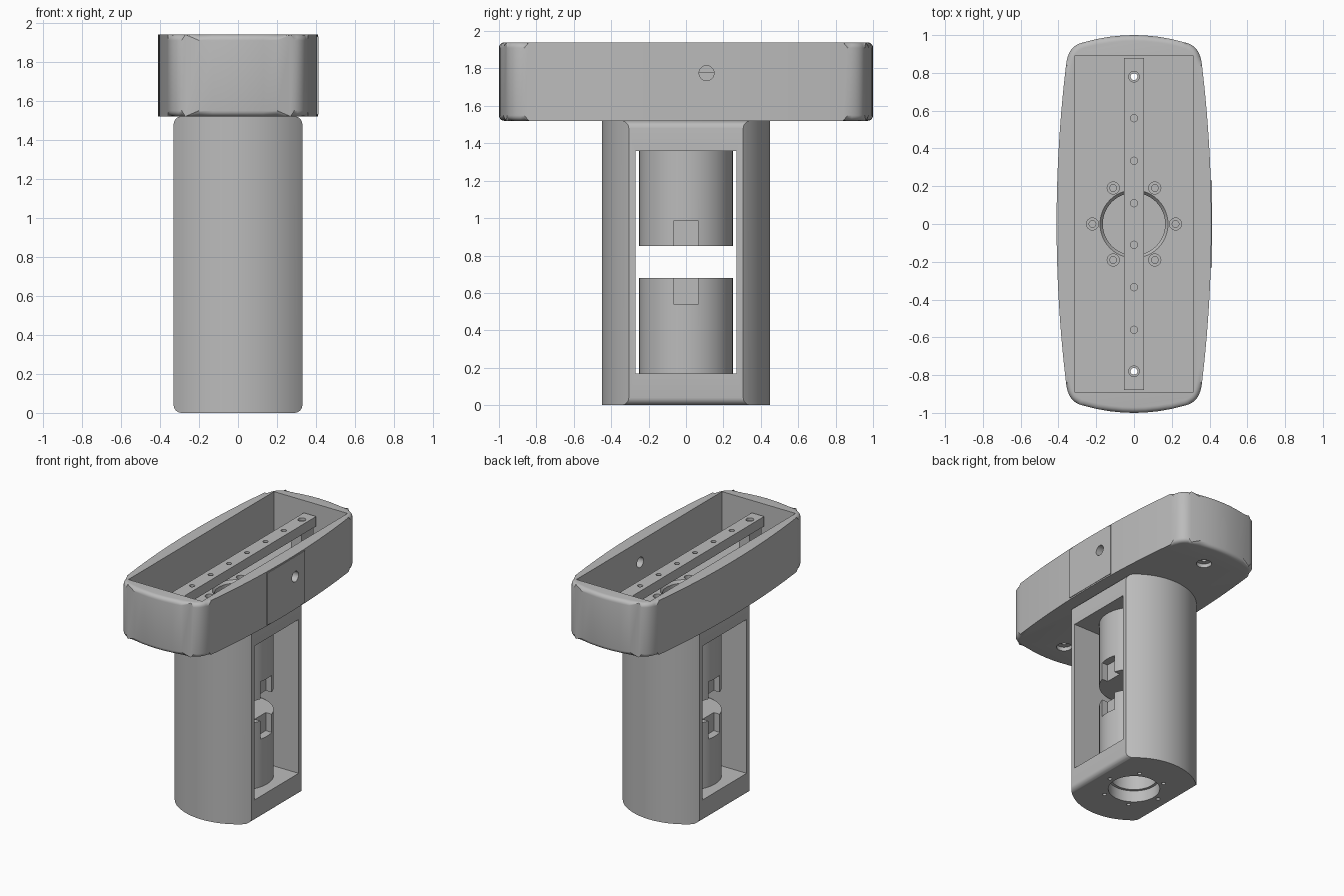
import bpy, bmesh, math

if "Cube" in bpy.data.objects:
    bpy.data.objects.remove(bpy.data.objects["Cube"])

grey = bpy.data.materials.new("plain grey")
grey.use_nodes = True
grey.diffuse_color = (0.5, 0.5, 0.5, 1)
grey.node_tree.nodes["Principled BSDF"].inputs["Base Color"].default_value = (0.5, 0.5, 0.5, 1)


def finish(name, bm):
    bmesh.ops.recalc_face_normals(bm, faces=bm.faces)
    mesh = bpy.data.meshes.new(name)
    bm.to_mesh(mesh)
    bm.free()
    mesh.materials.append(grey)
    ob = bpy.data.objects.new(name, mesh)
    bpy.context.collection.objects.link(ob)
    return ob


def box(name, x, y, z, bevel_axis=None, radius=0.03):
    """Box from (low, high) ranges; optionally round the edges along one axis."""
    bm = bmesh.new()
    bmesh.ops.create_cube(bm, size=1)
    for v in bm.verts:
        v.co = [r[0] if c < 0 else r[1] for c, r in zip(v.co, (x, y, z))]
    if bevel_axis is not None:
        edges = [e for e in bm.edges if abs((e.verts[0].co - e.verts[1].co)[bevel_axis]) > 1e-4]
        bmesh.ops.bevel(bm, geom=edges, offset=radius, segments=6, profile=0.5, affect='EDGES')
    return finish(name, bm)


def rod(name, x, y, z, r, r_top=None, sides=32, axis='Z'):
    """Cylinder or cone along z (or along x, when the range is given in x)."""
    span = x if axis == 'X' else z
    bm = bmesh.new()
    bmesh.ops.create_cone(bm, cap_ends=True, segments=sides, radius1=r,
                          radius2=r if r_top is None else r_top, depth=span[1] - span[0])
    mid = sum(span) / 2
    for v in bm.verts:
        if axis == 'X':
            v.co = (mid + v.co.z, y + v.co.x, z + v.co.y)
        else:
            v.co = (x + v.co.x, y + v.co.y, mid + v.co.z)
    return finish(name, bm)


def combine(ob, tool, operation='DIFFERENCE'):
    tool.hide_render = True
    mod = ob.modifiers.new("cut", 'BOOLEAN')
    mod.operation, mod.solver, mod.object = operation, 'EXACT', tool
    bpy.context.view_layer.objects.active = ob
    bpy.ops.object.modifier_apply(modifier=mod.name)
    bpy.data.objects.remove(tool)


def smooth(ob):
    bpy.ops.object.select_all(action='DESELECT')
    ob.select_set(True)
    bpy.context.view_layer.objects.active = ob
    bpy.ops.object.shade_smooth_by_angle(angle=math.radians(30))


def ring_of_six(radius):
    return [(radius * math.cos(math.radians(a)), radius * math.sin(math.radians(a)))
            for a in range(0, 360, 60)]


# Head outline: bulging sides, rounded corners, gently curved ends
def head_outline():
    quarter = [(0.41 - 0.05 * (i / 10) ** 2, 0.084 * i) for i in range(11)]
    a, b, c = (0.36, 0.84), (0.35, 0.945), (0.27, 0.961)
    for i in range(1, 9):
        t = i / 8
        quarter.append(tuple((1 - t) ** 2 * p + 2 * t * (1 - t) * q + t * t * r
                             for p, q, r in zip(a, b, c)))
    quarter += [(x, 1 - 0.039 * (x / 0.27) ** 2) for x in (0.2, 0.13, 0.06, 0)]
    half = quarter + [(-x, y) for x, y in quarter[-2::-1]]
    return half + [(x, -y) for x, y in half[-2:0:-1]]


BOTTOM, TOP, FLOOR = 1.52, 1.94, 1.6
bm = bmesh.new()
face = bm.faces.new([bm.verts.new((x, y, BOTTOM)) for x, y in head_outline()])
grown = bmesh.ops.extrude_face_region(bm, geom=[face])
for v in grown["geom"]:
    if isinstance(v, bmesh.types.BMVert):
        v.co.z = TOP
rim = [e for e in bm.edges if abs(e.verts[0].co.z - e.verts[1].co.z) < 1e-5]
bmesh.ops.bevel(bm, geom=rim, offset=0.03, segments=5, profile=0.5, affect='EDGES')
head = finish("head_tray", bm)

# Tray cavity, side holes, floor screw holes and underside recesses
combine(head, box("cavity", (-0.315, 0.315), (-0.89, 0.89), (FLOOR, 2.1)))
combine(head, rod("centre_bore", 0, 0, (1.4, 1.7), 0.165, sides=64))
combine(head, rod("centre_chamfer", 0, 0, (FLOOR - 0.02, FLOOR + 0.02), 0.165, 0.195, sides=64))
for x, y in ring_of_six(0.22):
    combine(head, rod("screw_hole", x, y, (1.5, 1.7), 0.018, sides=20))
    combine(head, rod("screw_recess", x, y, (FLOOR - 0.03, 1.7), 0.032, sides=24))
for side in (-1, 1):
    combine(head, rod("side_hole", (0.25, 0.5), side * 0.11, 1.775, 0.04, axis='X'))
    combine(head, rod("bolt_hole", 0, side * 0.78, (1.4, 1.8), 0.018))
    combine(head, rod("bolt_recess", 0, side * 0.78, (1.4, BOTTOM + 0.03), 0.055))

# Side plate around the two holes
plate = box("side_plate", (0.385, 0.413), (-0.23, 0.23), (1.53, 1.93))
for side in (-1, 1):
    combine(plate, rod("plate_hole", (0.25, 0.5), side * 0.11, 1.775, 0.04, axis='X'))

# Mounting bar on two posts inside the tray
bar = box("mounting_bar", (-0.053, 0.053), (-0.88, 0.88), (1.775, 1.85))
for side in (-1, 1):
    ends = sorted((side * 0.71, side * 0.86))
    post = box("bar_post", (-0.045, 0.045), ends, (FLOOR - 0.002, 1.777))
    combine(post, rod("post_hole", 0, side * 0.78, (1.5, 1.9), 0.018))
    smooth(post)
    combine(bar, rod("end_hole", 0, side * 0.78, (1.7, 1.9), 0.018))
    combine(bar, rod("end_recess", 0, side * 0.78, (1.83, 1.9), 0.028))
    for y in (0.11, 0.335, 0.56):
        combine(bar, rod("bar_hole", 0, side * y, (1.79, 1.9), 0.019, sides=20))

# Handle: round column with two flats, filleted at the ends of the flats
handle = rod("handle_body", 0, 0, (0, BOTTOM), 0.45, sides=128)
combine(handle, box("flats", (-0.33, 0.33), (-0.6, 0.6), (0, BOTTOM), 1, 0.04), 'INTERSECT')
combine(handle, box("window", (-0.6, 0.6), (-0.27, 0.27), (0.17, 1.36)))

# Soft rounding on the sill and lintel of the window
bm = bmesh.new()
bm.from_mesh(handle.data)
lips = [e for e in bm.edges
        if all(abs(abs(v.co.x) - 0.33) < 0.002 and abs(v.co.y) < 0.272
               and min(abs(v.co.z - 0.17), abs(v.co.z - 1.36)) < 0.002 for v in e.verts)
        and abs(e.verts[0].co.z - e.verts[1].co.z) < 0.002]
bmesh.ops.bevel(bm, geom=lips, offset=0.025, segments=5, profile=0.5, affect='EDGES')
bm.to_mesh(handle.data)
bm.free()

# Bores through both ends of the handle and the bottom screw holes
for span in ((-0.1, 0.3), (1.2, 1.7)):
    combine(handle, rod("end_bore", 0, 0, span, 0.165, sides=64))
combine(handle, rod("bottom_step", 0, 0, (-0.1, 0.09), 0.185, sides=64))
for x, y in ring_of_six(0.225):
    combine(handle, rod("base_screw_hole", x, y, (-0.1, 0.08), 0.015, sides=16))

# Two facing cups inside the window, each notched on both sides at its rim
for name, span, bore, notch in (
        ("lower_cup", (0.165, 0.68), (0.1, 0.6), (0.54, 0.75)),
        ("upper_cup", (0.85, 1.365), (0.93, 1.5), (0.8, 0.985))):
    cup = rod(name, 0, 0, span, 0.25, sides=96)
    combine(cup, rod("cup_bore", 0, 0, bore, 0.165, sides=64))
    for side in (-1, 1):
        depth = sorted((side * 0.19, side * 0.4))
        combine(cup, box("notch", depth, (-0.068, 0.068), notch))
    smooth(cup)

for part in (head, plate, bar, handle):
    smooth(part)
